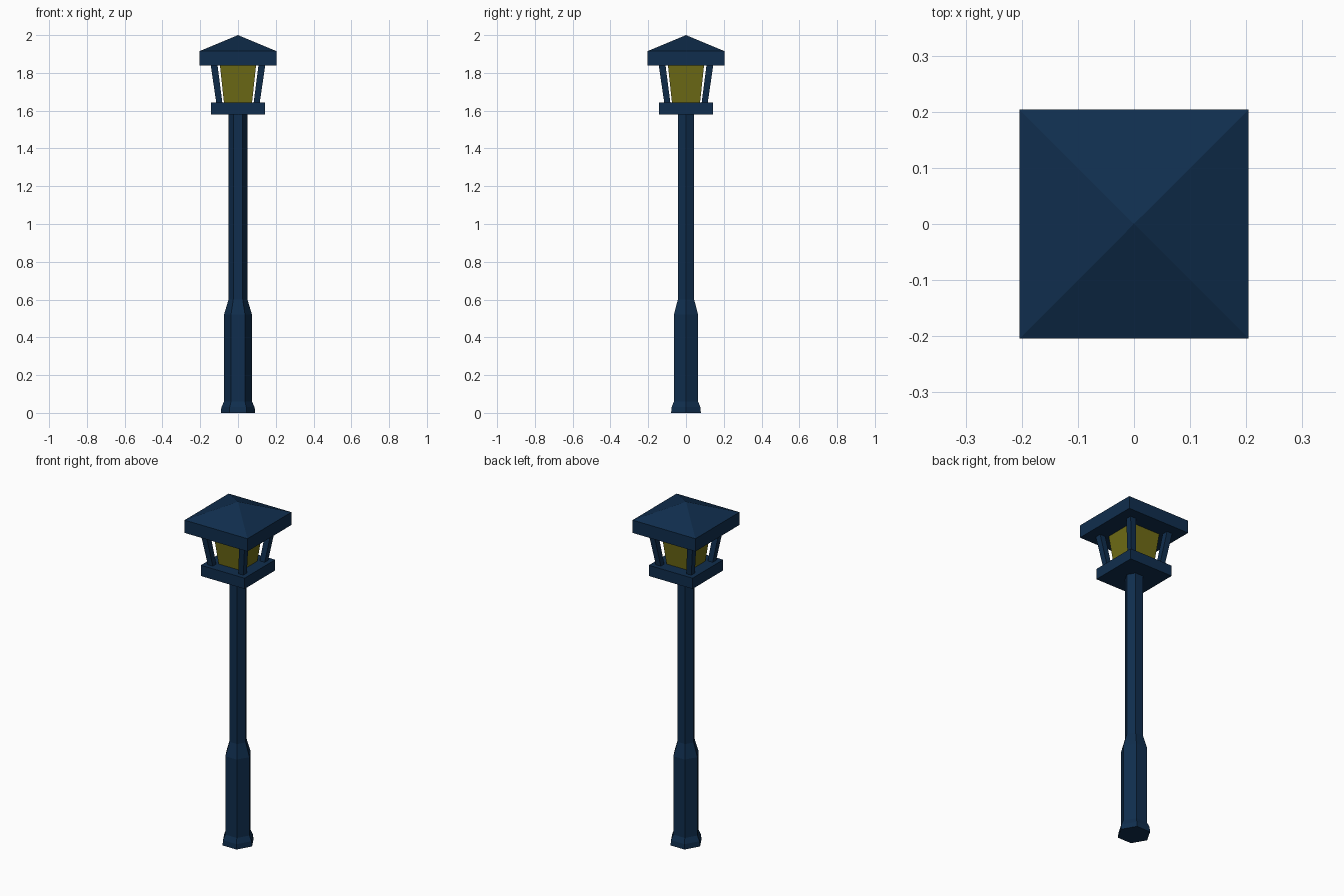
import bpy, bmesh
from math import cos, sin, pi

if "Cube" in bpy.data.objects:
    bpy.data.objects.remove(bpy.data.objects["Cube"])


def material(name, rgb):
    m = bpy.data.materials.new(name)
    m.diffuse_color = (*rgb, 1)
    m.use_nodes = True
    m.node_tree.nodes["Principled BSDF"].inputs["Base Color"].default_value = m.diffuse_color
    return m


NAVY = material("navy_paint", (0.005, 0.027, 0.075))
AMBER = material("amber_glass", (0.16, 0.15, 0.008))


def loft(name, rings, mat):
    """Skin a stack of equal-length rings; a one-point ring closes to an apex."""
    bm = bmesh.new()
    vs = [[bm.verts.new(p) for p in r] for r in rings]
    bm.faces.new(vs[0][::-1])
    for a, b in zip(vs, vs[1:]):
        for i in range(len(a)):
            j = (i + 1) % len(a)
            top = [b[0]] if len(b) == 1 else [b[j], b[i]]
            bm.faces.new([a[i], a[j]] + top)
    if len(vs[-1]) > 1:
        bm.faces.new(vs[-1])
    bmesh.ops.recalc_face_normals(bm, faces=bm.faces)
    me = bpy.data.meshes.new(name)
    bm.to_mesh(me)
    bm.free()
    me.materials.append(mat)
    ob = bpy.data.objects.new(name, me)
    bpy.context.collection.objects.link(ob)
    return ob


def hexagon(r, z):
    return [(r * cos(i * pi / 3), r * sin(i * pi / 3), z) for i in range(6)]


def square(h, z, x=0, y=0):
    return [(x + sx * h, y + sy * h, z)
            for sx, sy in ((-1, -1), (1, -1), (1, 1), (-1, 1))]


# Six-sided post with flared foot and thick lower shaft
profile = [(0.091, 0), (0.088, 0.03), (0.074, 0.06), (0.074, 0.52),
           (0.05, 0.6), (0.05, 1.585)]
loft("post", [hexagon(r, z) for r, z in profile], NAVY)

# Lantern tray, glass and pyramid roof
loft("lantern_tray", [square(0.142, 1.58), square(0.142, 1.643)], NAVY)
loft("lantern_glass", [square(0.074, 1.64), square(0.096, 1.845)], AMBER)
loft("roof", [square(0.204, 1.84), square(0.204, 1.915), [(0, 0, 2.0)]], NAVY)

# Leaning corner bars, mirrored to all four corners
bar = loft("corner_bars", [square(0.016, 1.635, 0.098, 0.098),
                           square(0.018, 1.845, 0.127, 0.127)], NAVY)
mirror = bar.modifiers.new("mirror", 'MIRROR')
mirror.use_axis = (True, True, False)
